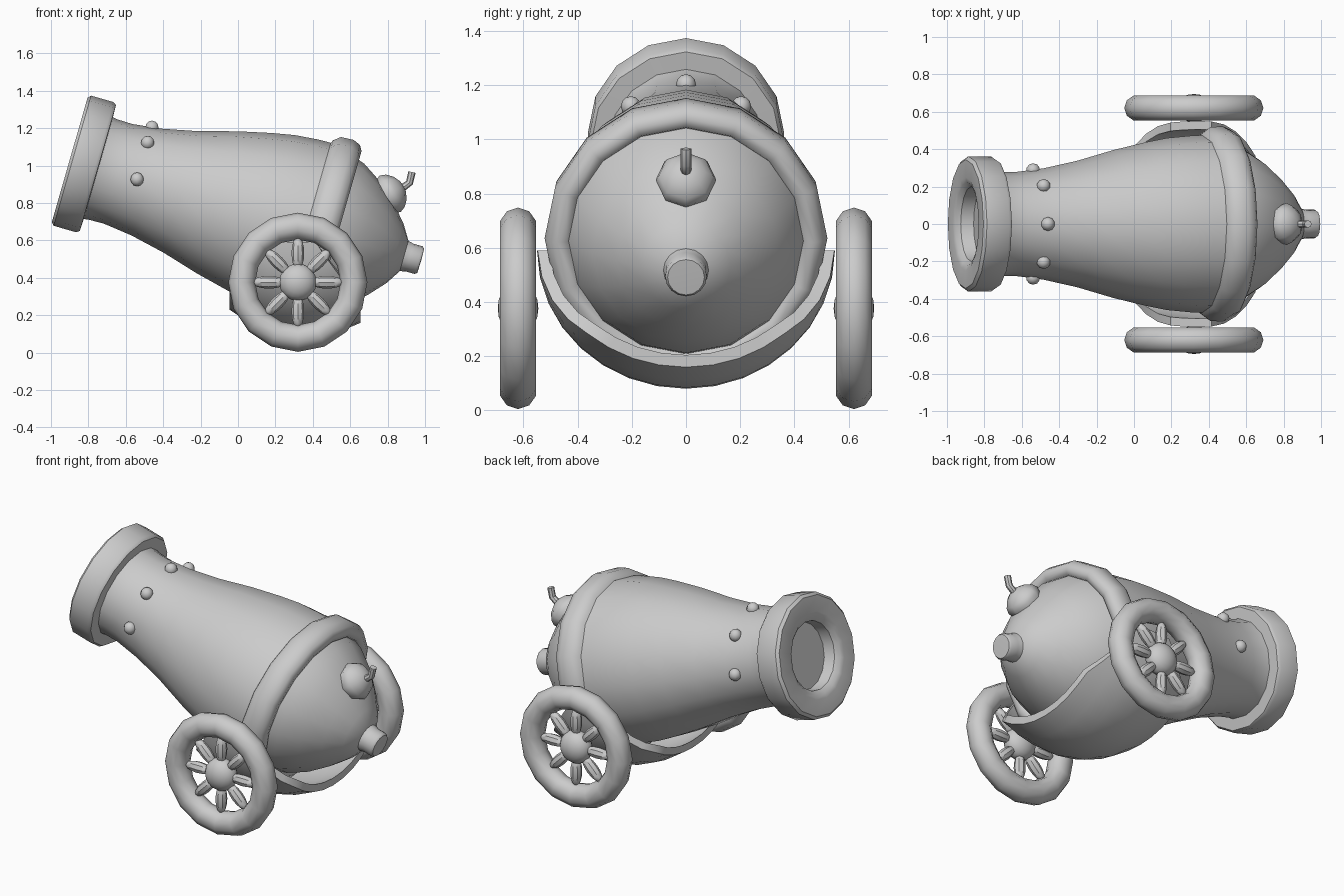
import bpy, bmesh
from math import sin, cos, pi, radians
from mathutils import Matrix, Vector

if "Cube" in bpy.data.objects:
    bpy.data.objects.remove(bpy.data.objects["Cube"])


def finish(bm, name, angle=40):
    bmesh.ops.remove_doubles(bm, verts=bm.verts, dist=1e-4)
    bmesh.ops.recalc_face_normals(bm, faces=bm.faces)
    me = bpy.data.meshes.new(name)
    bm.to_mesh(me)
    bm.free()
    me.shade_smooth()
    me.set_sharp_from_angle(angle=radians(angle))
    ob = bpy.data.objects.new(name, me)
    bpy.context.collection.objects.link(ob)
    return ob


def frame(origin, axis, up):
    """Matrix with local z along axis and local x along up."""
    z = Vector(axis).normalized()
    x = (Vector(up) - z * z.dot(Vector(up))).normalized()
    m = Matrix((x, z.cross(x), z)).transposed().to_4x4()
    return Matrix.Translation(origin) @ m


def lathe(bm, profile, mat, n=16, closed=False):
    """Spin (distance along axis, radius) points round local z."""
    rings = [[bm.verts.new(mat @ Vector((r * cos(2*pi*i/n), r * sin(2*pi*i/n), s)))
              for i in range(n)] for s, r in profile]
    pairs = list(zip(rings, rings[1:])) + ([(rings[-1], rings[0])] if closed else [])
    for a, b in pairs:
        for i in range(n):
            j = (i + 1) % n
            bm.faces.new((a[i], a[j], b[j], b[i]))


def turned(name, profile, mat, n=16, closed=False, angle=40):
    bm = bmesh.new()
    lathe(bm, profile, mat, n, closed)
    return finish(bm, name, angle)


def ball(bm, mat, u=12, v=8):
    bmesh.ops.create_uvsphere(bm, u_segments=u, v_segments=v, radius=1, matrix=mat)


# Tilted barrel axis, starting at the muzzle face
AXIS = frame((-0.9, 0, 1.03), (0.961, 0, -0.276), (0, 0, 1))

turned("muzzle_ring", [(.10, 0), (.10, .195), (.03, .2), (.008, .225), (0, .25), (0, .345),
                       (.015, .362), (.14, .362), (.157, .35), (.16, .27)], AXIS)
turned("barrel", [(.13, .29), (.18, .279), (.27, .277), (.43, .297), (.62, .338), (.82, .395),
                  (1.0, .437), (1.12, .46), (1.25, .472), (1.38, .475)], AXIS)
turned("breech_band", [(1.31, .46), (1.325, .49), (1.36, .518), (1.43, .522), (1.47, .505),
                       (1.487, .475), (1.48, .44), (1.44, .42)], AXIS, angle=60)
turned("breech_dome", [(1.42, .45), (1.52, .415), (1.63, .345), (1.73, .255), (1.81, .165),
                       (1.86, .085), (1.87, 0)], AXIS)
turned("breech_knob", [(1.82, .09), (1.87, .082), (1.89, .077), (1.94, .077), (1.953, .068),
                       (1.955, 0)], AXIS)

# Rivets over the upper half behind the muzzle
bm = bmesh.new()
for k in range(-2, 3):
    a = k * pi / 4
    p = AXIS @ Vector((.288 * cos(a), .288 * sin(a), .375))
    ball(bm, Matrix.Translation(p) @ Matrix.Diagonal((.037, .037, .037, 1)), 10, 6)
finish(bm, "rivets")

# Fuse cap and bent fuse
CAP = frame((.815, 0, .85), (.865, 0, .5), (0, 0, 1))
turned("fuse_cap", [(-.04, .1), (0, .112), (.03, .1), (.06, .07), (.078, .03), (.08, 0)],
       CAP, 8, angle=50)
bm = bmesh.new()
path = [Vector(p) for p in ((.85, 0, .875), (.89, 0, .888), (.917, 0, .908), (.93, 0, .965))]
rings = []
for i, p in enumerate(path):
    d = path[min(i + 1, 3)] - path[max(i - 1, 0)]
    m = frame(p, d, (0, 1, 0))
    rings.append([bm.verts.new(m @ Vector((.02 * cos(k*pi/4), .02 * sin(k*pi/4), 0)))
                  for k in range(8)])
for a, b in zip(rings, rings[1:]):
    for k in range(8):
        bm.faces.new((a[k], a[k-1], b[k-1], b[k]))
bm.faces.new(rings[0])
bm.faces.new(rings[-1])
finish(bm, "fuse")

# Wheels: round rim, ball hub, eight tapered spokes
for side, label in ((-1, "front"), (1, "back")):
    W = frame((.32, side * .62, .376), (0, side, 0), (0, 0, 1))
    rim = [(.07 * sin(k*pi/5), .3 + .072 * cos(k*pi/5)) for k in range(10)]
    turned(label + "_wheel_rim", rim, W, closed=True)
    bm = bmesh.new()
    ball(bm, W @ Matrix.Diagonal((.1, .1, .075, 1)), 16, 10)
    finish(bm, label + "_wheel_hub")
    bm = bmesh.new()
    for k in range(8):
        ball(bm, W @ Matrix.Rotation(k * pi / 4, 4, 'Z') @ Matrix.Translation((.155, 0, 0))
             @ Matrix.Diagonal((.09, .034, .034, 1)) @ Matrix.Rotation(pi / 2, 4, 'Y'), 8, 8)
    finish(bm, label + "_wheel_spokes")

# Cradle: sling under the barrel, narrowing towards the wheels
NA, NT = 16, 6
bm = bmesh.new()
layers = []
for inset in (0, .045):
    grid = []
    for i in range(NA + 1):
        a = -pi / 2 + pi * i / NA
        taper = min(1, max(0, (abs(a) - .75) / (pi / 2 - .75)))
        half = .35 - .24 * taper ** 1.2
        row = []
        for j in range(NT + 1):
            x = .305 + half * (2 * j / NT - 1)
            q = (x - .34) / .35
            depth = .512 - (.125 if q < 0 else .1) * q * q
            width = .55 - .045 * q * q
            row.append(bm.verts.new((x, (width - inset) * sin(a),
                                     .59 - (depth - inset) * cos(a))))
        grid.append(row)
    for i in range(NA):
        for j in range(NT):
            bm.faces.new((grid[i][j], grid[i+1][j], grid[i+1][j+1], grid[i][j+1]))
    layers.append(grid)
bmesh.ops.bridge_loops(bm, edges=[e for e in bm.edges if e.is_boundary])
finish(bm, "cradle")
